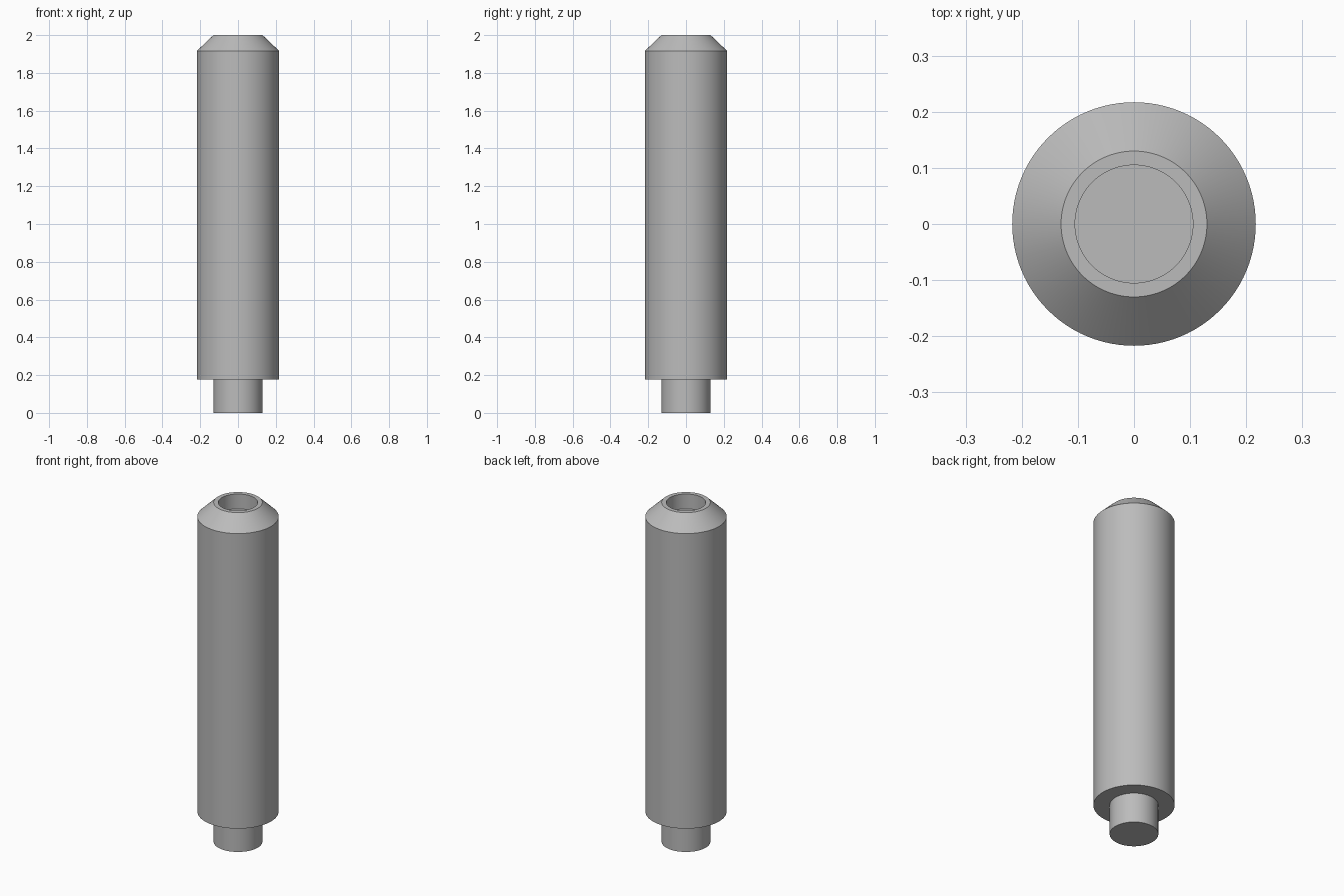
import bpy, bmesh, math

cube = bpy.data.objects.get("Cube")
if cube:
    bpy.data.objects.remove(cube, do_unlink=True)

grey = bpy.data.materials.new("plain_grey")
grey.use_nodes = True
colour = (0.5, 0.5, 0.5, 1)
grey.diffuse_color = colour
grey.node_tree.nodes["Principled BSDF"].inputs["Base Color"].default_value = colour


def lathe(name, profile, sides=96):
    """Revolve (radius, height) points about z; radius 0 closes the end."""
    bm = bmesh.new()
    verts = [bm.verts.new((r, 0, z)) for r, z in profile]
    edges = [bm.edges.new(pair) for pair in zip(verts, verts[1:])]
    bmesh.ops.spin(bm, geom=verts + edges, axis=(0, 0, 1), cent=(0, 0, 0),
                   angle=math.tau, steps=sides, use_duplicate=False)
    bmesh.ops.remove_doubles(bm, verts=bm.verts, dist=0.0001)
    bmesh.ops.recalc_face_normals(bm, faces=bm.faces)
    mesh = bpy.data.meshes.new(name)
    bm.to_mesh(mesh)
    bm.free()
    mesh.materials.append(grey)
    obj = bpy.data.objects.new(name, mesh)
    bpy.context.collection.objects.link(obj)
    bpy.ops.object.select_all(action="DESELECT")
    obj.select_set(True)
    bpy.context.view_layer.objects.active = obj
    bpy.ops.object.shade_smooth_by_angle(angle=math.radians(30))
    return obj


# One closed turned body: bottom spigot, shoulder, barrel, chamfer, blind socket
lathe("turned_pin", [
    (0, 0), (0.13, 0),
    (0.13, 0.178), (0.217, 0.178),
    (0.217, 1.917), (0.13, 2),
    (0.105, 2), (0.105, 1.913), (0, 1.913),
])
